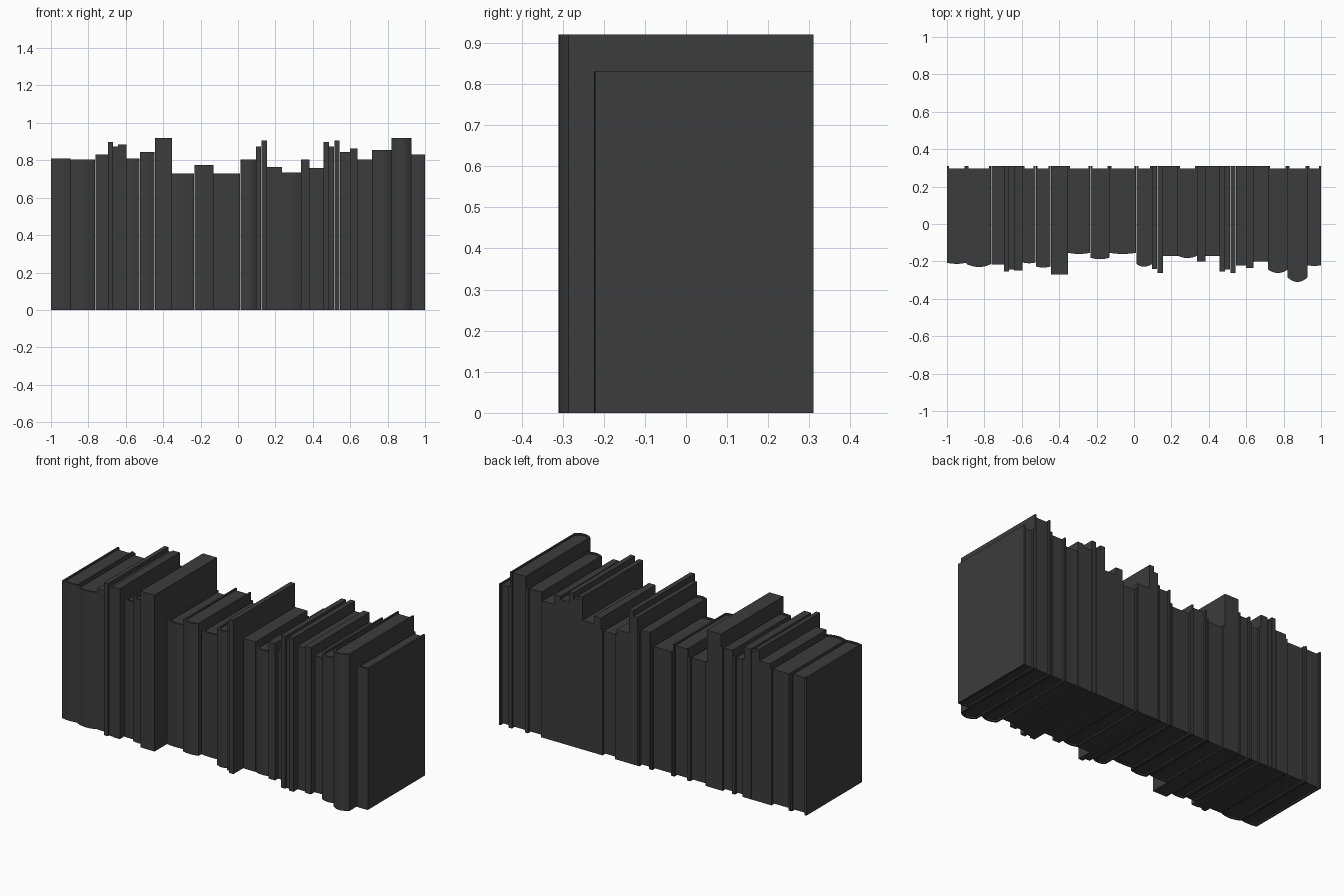
import bpy, bmesh, math

if "Cube" in bpy.data.objects:
    bpy.data.objects.remove(bpy.data.objects["Cube"])

BACK = 0.31
dark = bpy.data.materials.new("dark_grey")
dark.diffuse_color = (0.045, 0.045, 0.045, 1)
dark.use_nodes = True
dark.node_tree.nodes["Principled BSDF"].inputs["Base Color"].default_value = dark.diffuse_color


def extrude_profile(name, pts, z0, z1):
    """Extrude an xy outline upward into a solid object."""
    bm = bmesh.new()
    face = bm.faces.new([bm.verts.new((x, y, z0)) for x, y in pts])
    top = bmesh.ops.extrude_face_region(bm, geom=[face])["geom"]
    verts = [v for v in top if isinstance(v, bmesh.types.BMVert)]
    bmesh.ops.translate(bm, verts=verts, vec=(0, 0, z1 - z0))
    bmesh.ops.recalc_face_normals(bm, faces=bm.faces)
    mesh = bpy.data.meshes.new(name)
    bm.to_mesh(mesh)
    bm.free()
    mesh.materials.append(dark)
    ob = bpy.data.objects.new(name, mesh)
    bpy.context.collection.objects.link(ob)
    bpy.ops.object.select_all(action='DESELECT')
    ob.select_set(True)
    bpy.context.view_layer.objects.active = ob
    bpy.ops.object.shade_smooth_by_angle(angle=math.radians(35))
    return ob


def spine_arc(xa, xb, front, bulge, n=10):
    """Spine curve from xa to xb, bulging toward the front."""
    c, h = (xa + xb) / 2, (xb - xa) / 2
    return [(c + h * u, front + bulge * u * u)
            for u in (2 * i / n - 1 for i in range(n + 1))]


def hardback(i, xa, xb, height, front, bulge):
    t = 0.010
    outer = [(xa, BACK)] + spine_arc(xa, xb, front, bulge) + [(xb, BACK)]
    inner = [(xa + t, BACK)] + spine_arc(xa + t, xb - t, front + t, bulge) + [(xb - t, BACK)]
    # Folded cover: two boards joined by the spine
    extrude_profile(f"hardback_cover_{i}", outer + inner[::-1], 0, height)
    # Page block, set in from the cover edges
    pages = [(x, min(y, BACK - 0.013)) for x, y in inner]
    extrude_profile(f"page_block_{i}", pages, 0.008, height - 0.008)


def paperback(i, xa, xb, height, front):
    extrude_profile(f"paperback_{i}", [(xa, BACK), (xa, front), (xb, front), (xb, BACK)], 0, height)


# Right edge, height, spine front, spine bulge (0 = flush paperback)
BOOKS = [
    (-.895, .81, -.213, .006), (-.763, .805, -.23, .016), (-.695, .83, -.217, 0),
    (-.668, .897, -.255, 0), (-.641, .873, -.243, 0), (-.595, .885, -.248, 0),
    (-.525, .81, -.21, .004), (-.445, .845, -.233, .006), (-.353, .92, -.27, 0),
    (-.233, .73, -.16, .006), (-.13, .775, -.188, .008), (.013, .73, -.16, .006),
    (.097, .805, -.228, .014), (.125, .873, -.24, 0), (.155, .905, -.262, 0),
    (.235, .765, -.172, 0), (.337, .735, -.182, .012), (.382, .805, -.2, 0),
    (.457, .76, -.172, 0), (.487, .897, -.255, 0), (.515, .873, -.243, 0),
    (.545, .905, -.262, 0), (.60, .845, -.222, 0), (.64, .863, -.235, 0),
    (.717, .805, -.2, 0), (.822, .855, -.262, .018), (.928, .92, -.31, .024),
    (1.0, .83, -.224, .003),
]

# Row of books from left to right
left = -1.0
for i, (right, height, front, bulge) in enumerate(BOOKS, 1):
    xb = right if right == 1.0 else right - 0.001
    if bulge:
        hardback(i, left, xb, height, front, bulge)
    else:
        paperback(i, left, xb, height, front)
    left = right
